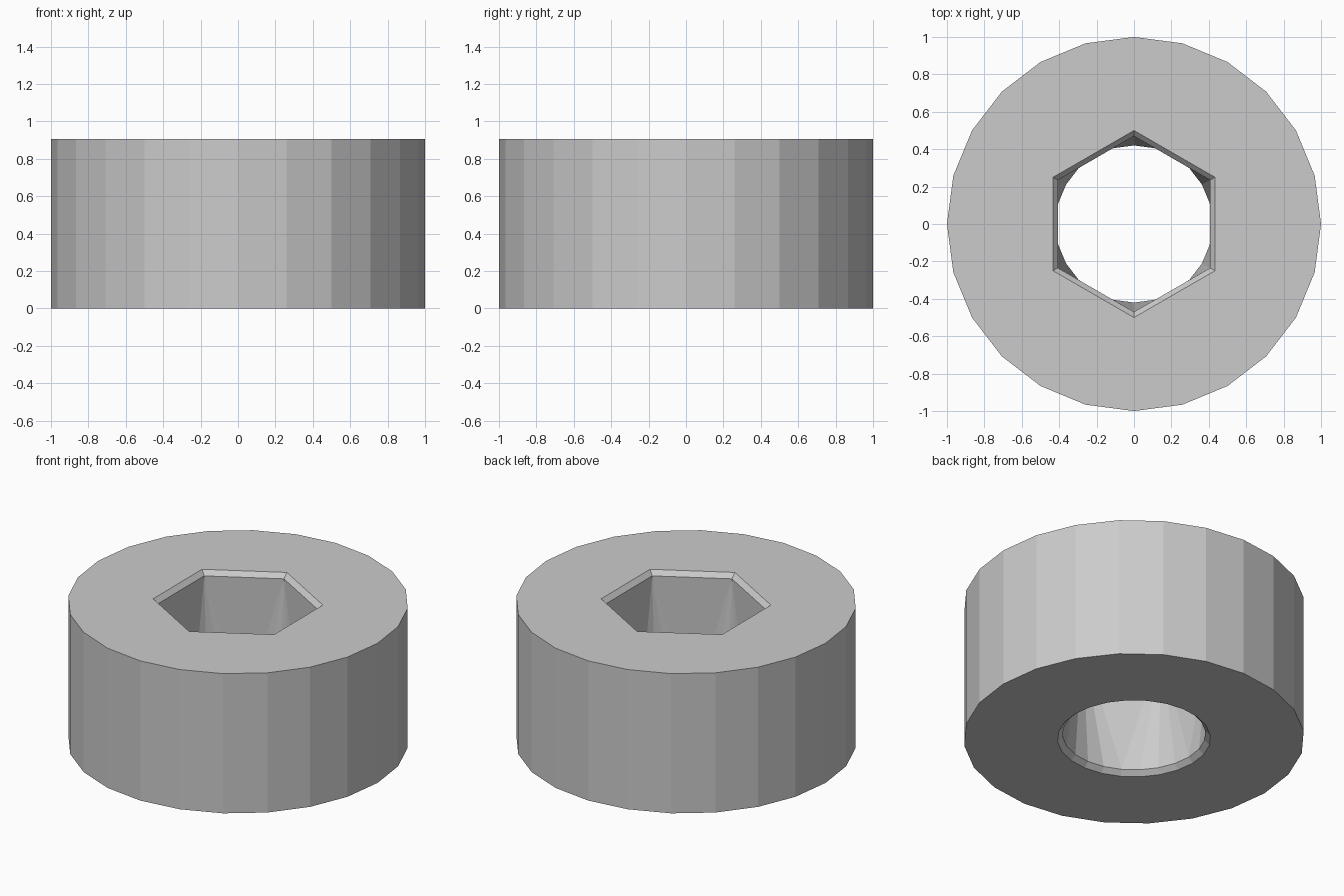
import bpy, bmesh
from math import cos, sin, radians

if "Cube" in bpy.data.objects:
    bpy.data.objects.remove(bpy.data.objects["Cube"])

H, C = 0.905, 0.03      # height, chamfer depth
bm = bmesh.new()


def ring(n, r, z):
    """Loop of n vertices, the first one on a hexagon corner direction."""
    pts = [radians(30 + 360 * i / n) for i in range(n)]
    return [bm.verts.new((r * cos(a), r * sin(a), z)) for a in pts]


def bridge(a, b):
    """Quads between two loops of equal count."""
    n = len(a)
    for i in range(n):
        j = (i + 1) % n
        bm.faces.new((a[i], a[j], b[j], b[i]))


def fan_bridge(hexa, circ):
    """Join a 6-sided loop to a 24-sided loop with a fan at each corner."""
    for k in range(6):
        for s in range(-2, 2):
            bm.faces.new((hexa[k], circ[(4 * k + s) % 24], circ[(4 * k + s + 1) % 24]))
        bm.faces.new((hexa[k], circ[(4 * k + 2) % 24], hexa[(k + 1) % 6]))


# Outer wall
outer_low = ring(24, 1.0, 0)
outer_top = ring(24, 1.0, H)
bridge(outer_low, outer_top)

# Top face and chamfered hexagonal mouth
hex_top = ring(6, 0.5, H)
hex_in = ring(6, 0.47, H - C)
fan_bridge(hex_top, outer_top)
bridge(hex_top, hex_in)

# Bottom face and chamfered round mouth
round_low = ring(24, 0.45, 0)
round_in = ring(24, 0.42, C)
bridge(outer_low, round_low)
bridge(round_low, round_in)

# Bore blending from hexagon to circle
fan_bridge(hex_in, round_in)

bmesh.ops.recalc_face_normals(bm, faces=bm.faces)
mesh = bpy.data.meshes.new("hex_socket_collar")
bm.to_mesh(mesh)
bm.free()
collar = bpy.data.objects.new("hex_socket_collar", mesh)
bpy.context.collection.objects.link(collar)
